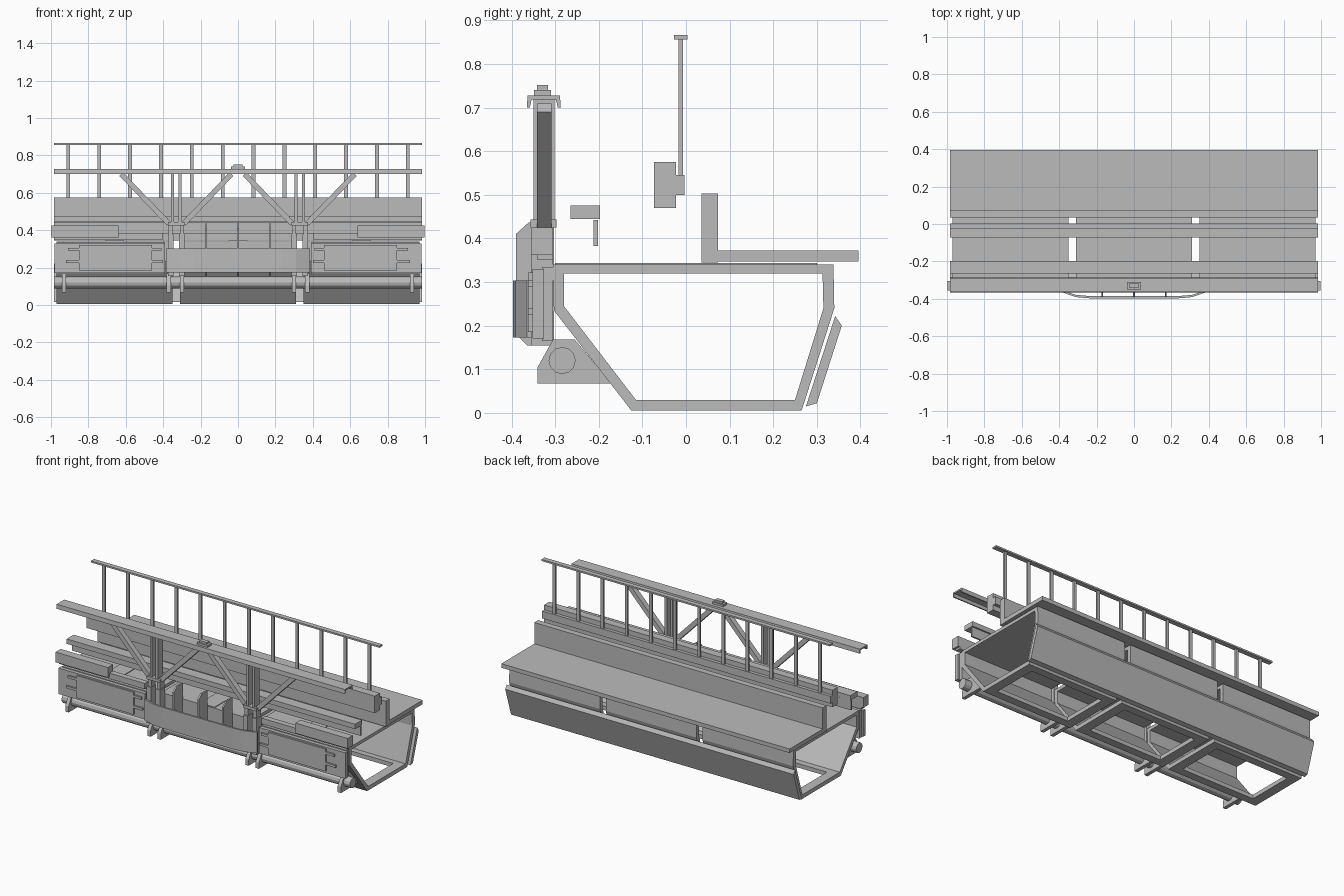
import bpy
import bmesh
from math import hypot, atan2

cube = bpy.data.objects.get("Cube")
if cube:
    bpy.data.objects.remove(cube, do_unlink=True)

steel = bpy.data.materials.new("plain grey steel")
steel.use_nodes = True
GREY = (0.5, 0.5, 0.5, 1)
steel.diffuse_color = GREY
steel.node_tree.nodes["Principled BSDF"].inputs["Base Color"].default_value = GREY


def finish(name, bm):
    bmesh.ops.recalc_face_normals(bm, faces=bm.faces)
    mesh = bpy.data.meshes.new(name)
    bm.to_mesh(mesh)
    bm.free()
    mesh.materials.append(steel)
    ob = bpy.data.objects.new(name, mesh)
    bpy.context.collection.objects.link(ob)
    return ob


def box(name, x, y, z):
    """Box from its (low, high) range on each axis."""
    bm = bmesh.new()
    bmesh.ops.create_cube(bm, size=1)
    for v in bm.verts:
        v.co = [(r[0] + r[1]) / 2 + c * (r[1] - r[0]) for c, r in zip(v.co, (x, y, z))]
    return finish(name, bm)


def prism(name, points, low, high, axis="x"):
    """Outline extruded along x (points are y, z), y (x, z) or z (x, y)."""
    place = {"x": lambda a, b, d: (d, a, b),
             "y": lambda a, b, d: (a, d, b),
             "z": lambda a, b, d: (a, b, d)}[axis]
    bm = bmesh.new()
    ends = [[bm.verts.new(place(a, b, d)) for a, b in points] for d in (low, high)]
    bm.faces.new(ends[0])
    bm.faces.new(ends[1])
    for i in range(len(points)):
        j = (i + 1) % len(points)
        bm.faces.new((ends[0][i], ends[0][j], ends[1][j], ends[1][i]))
    return finish(name, bm)


def tube(name, outer, inner, low, high):
    """Open-ended tube between two outlines, extruded along x."""
    bm = bmesh.new()
    rings = [[bm.verts.new((x, y, z)) for y, z in pts]
             for pts, x in ((outer, low), (outer, high), (inner, high), (inner, low))]
    for k in range(4):
        a, b = rings[k], rings[(k + 1) % 4]
        for i in range(len(a)):
            j = (i + 1) % len(a)
            bm.faces.new((a[i], a[j], b[j], b[i]))
    return finish(name, bm)


def span(centre, width):
    return (centre - width / 2, centre + width / 2)


def mirrored(x, s):
    return tuple(sorted((x[0] * s, x[1] * s)))


FULL = (-0.985, 0.985)

# Three hollow trough sections with an opening in each floor
outer = [(-0.305, 0.34), (0.338, 0.34), (0.34, 0.24), (0.265, 0.005), (-0.125, 0.005), (-0.303, 0.235)]
inner = [(-0.28, 0.32), (0.313, 0.32), (0.315, 0.24), (0.25, 0.03), (-0.115, 0.03), (-0.28, 0.245)]
for x, side in ((-0.66, "right"), (0, "middle"), (0.66, "left")):
    trough = tube(side + "_trough", outer, inner, x - 0.31, x + 0.31)
    cutter = box(side + "_floor_cutter", span(x, 0.5), (-0.075, 0.215), (-0.1, 0.1))
    cutter.hide_render = True
    cutter.hide_set(True)
    cutter.display_type = "WIRE"
    cut = trough.modifiers.new("floor opening", "BOOLEAN")
    cut.object = cutter
    cut.operation = "DIFFERENCE"
    cut.solver = "EXACT"
    box(side + "_lid_strap", span(x, 0.1), (-0.3, 0.3), (0.338, 0.344))

# Rear scraper plate, step and beams
prism("rear_plate", [(0.342, 0.222), (0.357, 0.2), (0.3, 0.022), (0.275, 0.015)], *FULL)
prism("rear_step", [(0.035, 0.345), (0.073, 0.345), (0.073, 0.347), (0.395, 0.347),
                    (0.395, 0.372), (0.073, 0.372), (0.073, 0.503), (0.035, 0.503)], *FULL)
box("railing_beam", FULL, (-0.073, -0.023), (0.47, 0.575))
box("railing_beam_ledge", FULL, (-0.023, -0.003), (0.5, 0.545))
box("front_bar", FULL, (-0.265, -0.197), (0.445, 0.475))
box("front_bar_skirt", FULL, (-0.212, -0.202), (0.383, 0.442))

# Railing
for i in range(12):
    box("railing_post", span(-0.907 + i * 0.165, 0.02), (-0.017, -0.007), (0.5, 0.856))
box("railing_top", FULL, (-0.027, 0.003), (0.856, 0.866))

# Truss channel with turned-down lips and a cap
prism("truss_channel", [(-0.365, 0.7), (-0.358, 0.7), (-0.354, 0.718), (-0.298, 0.718), (-0.294, 0.7),
                        (-0.287, 0.7), (-0.289, 0.727), (-0.363, 0.727)], *FULL)
box("channel_cap", (-0.037, 0.037), (-0.349, -0.309), (0.727, 0.74))
box("channel_cap_top", (-0.025, 0.025), (-0.342, -0.316), (0.74, 0.752))


def strut(name, a, b, width):
    """Flat diagonal bar between two (x, z) points."""
    dx, dz = b[0] - a[0], b[1] - a[1]
    n = hypot(dx, dz)
    ox, oz = -dz / n * width / 2, dx / n * width / 2
    prism(name, [(a[0] + ox, a[1] + oz), (b[0] + ox, b[1] + oz),
                 (b[0] - ox, b[1] - oz), (a[0] - ox, a[1] - oz)], -0.342, -0.308, "y")


# Parts repeated on both sides
raised = [(0.40, 0.225), (0.46, 0.225), (0.46, 0.185), (0.85, 0.185), (0.85, 0.225), (0.92, 0.225),
          (0.92, 0.24), (0.85, 0.24), (0.85, 0.29), (0.91, 0.29), (0.91, 0.305), (0.85, 0.305),
          (0.85, 0.322), (0.46, 0.322), (0.46, 0.305), (0.41, 0.305), (0.41, 0.29), (0.46, 0.29),
          (0.46, 0.24), (0.40, 0.24)]
bracket = [(-0.34, 0.067), (-0.17, 0.067), (-0.255, 0.168), (-0.305, 0.168), (-0.34, 0.105)]
for s, side in ((-1, "right"), (1, "left")):
    for x in (0.31, 0.35):
        box(side + "_truss_post", span(x * s, 0.015), (-0.35, -0.302), (0.43, 0.72))
    strut(side + "_outer_brace", (0.37 * s, 0.435), (0.625 * s, 0.7), 0.028)
    strut(side + "_inner_brace", (0.29 * s, 0.435), (0.035 * s, 0.7), 0.028)
    box(side + "_truss_foot", span(0.33 * s, 0.09), (-0.356, -0.297), (0.425, 0.443))
    for x in (0.3, 0.36):
        box(side + "_foot_cheek", span(x * s, 0.022), (-0.347, -0.305), (0.34, 0.425))
        box(side + "_gap_upright", span(x * s, 0.03), (-0.355, -0.305), (0.155, 0.38))
    box(side + "_front_panel", mirrored((0.39, 0.98), s), (-0.352, -0.326), (0.17, 0.33))
    prism(side + "_panel_relief", [(x * s, z) for x, z in raised], -0.362, -0.352, "y")
    box(side + "_panel_backing", mirrored((0.39, 0.97), s), (-0.33, -0.305), (0.165, 0.335))
    box(side + "_end_box", mirrored((0.64, 0.998), s), (-0.355, -0.305), (0.362, 0.425))
    box(side + "_box_rail", mirrored((0.4, 0.985), s), (-0.34, -0.305), (0.35, 0.385))
    for x in (0.3, 0.37, 0.93):
        prism(side + "_roller_bracket", bracket, x * s - 0.011, x * s + 0.011)

# Centre guard with bent ends, and its ribs
prism("centre_guard", [(-0.385, -0.365), (-0.31, -0.391), (-0.24, -0.397), (0.24, -0.397),
                       (0.31, -0.391), (0.385, -0.365), (0.385, -0.354), (0.31, -0.379),
                       (0.24, -0.385), (-0.24, -0.385), (-0.31, -0.379), (-0.385, -0.354)],
      0.173, 0.303, "z")
rib = [(-0.39, 0.41), (-0.36, 0.437), (-0.303, 0.437), (-0.303, 0.155), (-0.365, 0.155), (-0.39, 0.18)]
for x in (-0.17, 0, 0.17):
    prism("guard_rib", rib, x - 0.005, x + 0.005)

# Roller
bm = bmesh.new()
bmesh.ops.create_cone(bm, cap_ends=True, segments=12, radius1=0.031, radius2=0.031, depth=1.97)
for v in bm.verts:
    v.co = (v.co.z, v.co.x - 0.284, v.co.y + 0.12)
finish("front_roller", bm)
